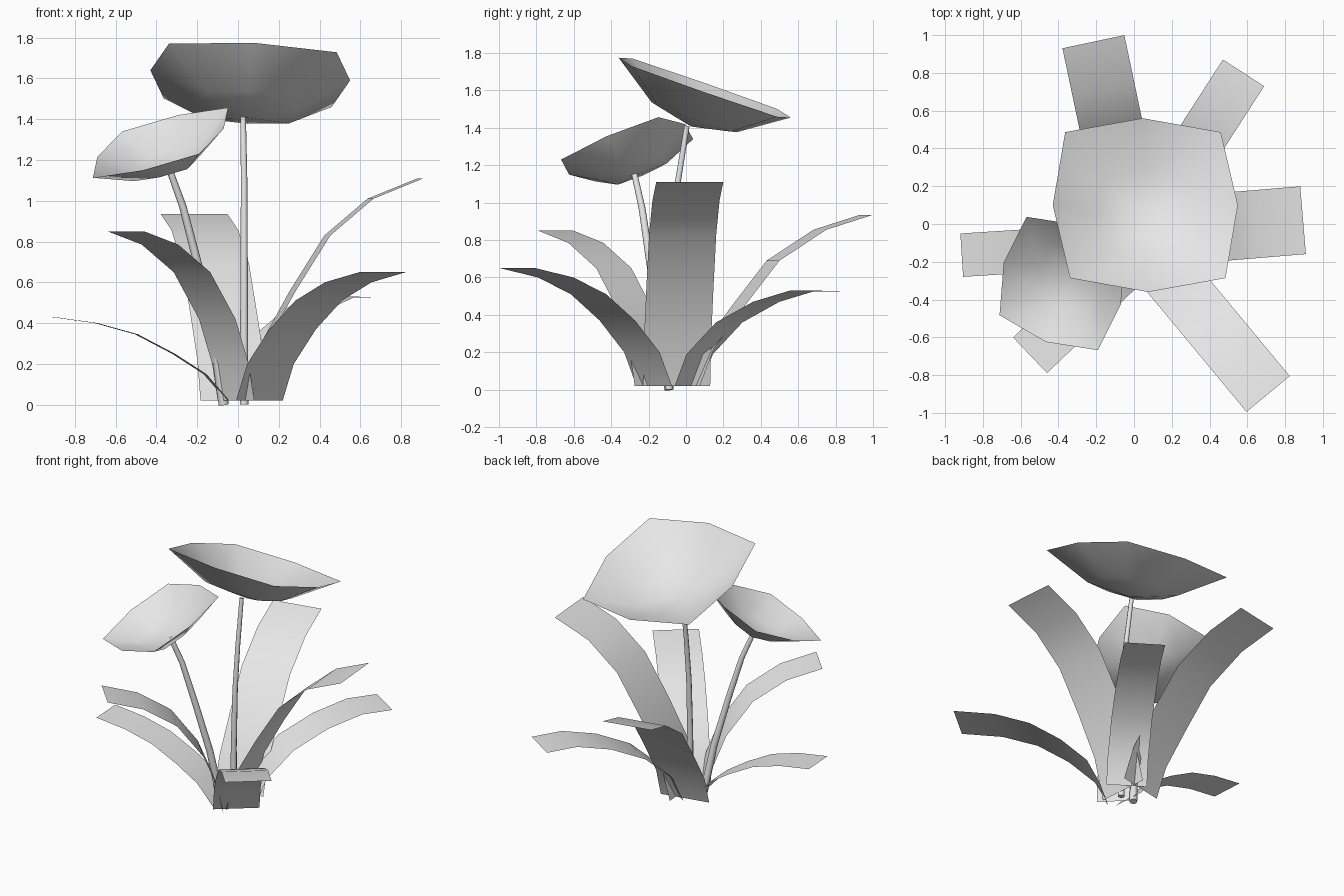
import bpy
from mathutils import Vector

cube = bpy.data.objects.get("Cube")
if cube:
    bpy.data.objects.remove(cube, do_unlink=True)

# One plain grey for the whole plant
grey = bpy.data.materials.new("light_grey")
grey.use_nodes = True
grey.diffuse_color = (0.8, 0.8, 0.8, 1)
grey.node_tree.nodes["Principled BSDF"].inputs["Base Color"].default_value = (0.8, 0.8, 0.8, 1)


def add_object(name, data):
    obj = bpy.data.objects.new(name, data)
    data.materials.append(grey)
    bpy.context.scene.collection.objects.link(obj)
    return obj


def add_surface(name, verts, faces):
    mesh = bpy.data.meshes.new(name)
    mesh.from_pydata(verts, [], faces)
    for poly in mesh.polygons:
        poly.use_smooth = True
    return add_object(name, mesh)


def leaf(name, base, tip, width, profile):
    """Thin strip from base to tip; profile holds (share of reach, height)."""
    base, tip = Vector((*base, 0)), Vector((*tip, 0))
    ahead = (tip - base).normalized()
    side = Vector((-ahead.y, ahead.x, 0)) * width / 2
    verts, faces = [], []
    for share, height in profile:
        middle = base.lerp(tip, share) + Vector((0, 0, height))
        verts += [middle - side, middle + side]
    for i in range(0, len(verts) - 2, 2):
        faces.append((i, i + 2, i + 3, i + 1))
    return add_surface(name, verts, faces)


def bloom(name, centre, across, along):
    """Shallow eight-cornered bowl; the two vectors span its rim."""
    centre, across, along = Vector(centre), Vector(across), Vector(along)
    down = -across.cross(along).normalized() * across.length
    corner = 0.84
    rim = [across, (across + along) * corner, along, (along - across) * corner]
    rim += [-v for v in rim]
    n = len(rim)
    verts = [centre + v for v in rim]
    verts += [centre + v * 0.5 + down * 0.34 for v in rim]
    verts.append(centre + down * 0.45)
    faces = []
    for i in range(n):
        j = (i + 1) % n
        faces.append((i, j, n + j, n + i))
        faces.append((n + i, n + j, 2 * n))
    return add_surface(name, verts, faces)


def stem(name, points, thick, thin):
    """Tapered round tube along a path."""
    curve = bpy.data.curves.new(name, "CURVE")
    curve.dimensions = "3D"
    curve.bevel_depth = 1
    curve.bevel_resolution = 2
    curve.use_fill_caps = True
    spline = curve.splines.new("POLY")
    spline.points.add(len(points) - 1)
    for i, (point, co) in enumerate(zip(spline.points, points)):
        point.co = (*co, 1)
        point.radius = thick + (thin - thick) * i / (len(points) - 1)
    return add_object(name, curve)


# Leaves
leaf("left_leaf", (0.05, -0.05), (0.895, 0.02), 0.36,
     [(0, 0.02), (0.09, 0.3), (0.26, 0.56), (0.46, 0.83), (0.71, 1.01), (1, 1.11)])
leaf("back_leaf", (-0.02, 0.04), (-0.215, 0.965), 0.335,
     [(0, 0.02), (0.08, 0.22), (0.26, 0.45), (0.46, 0.69), (0.73, 0.855), (1, 0.935)])
leaf("back_left_leaf", (0.07, 0.01), (0.58, 0.80), 0.26,
     [(0, 0.02), (0.08, 0.19), (0.28, 0.36), (0.53, 0.47), (0.78, 0.53), (1, 0.525)])
leaf("front_left_leaf", (0.105, -0.17), (0.71, -0.9), 0.297,
     [(0, 0.02), (0.09, 0.2), (0.27, 0.37), (0.48, 0.51), (0.72, 0.6), (1, 0.65)])
leaf("front_right_leaf", (-0.01, -0.18), (-0.55, -0.695), 0.26,
     [(0, 0.02), (0.05, 0.2), (0.17, 0.42), (0.4, 0.65), (0.69, 0.785), (1, 0.85)])
leaf("right_leaf", (-0.05, -0.11), (-0.912, -0.165), 0.23,
     [(0, 0.02), (0.13, 0.15), (0.31, 0.25), (0.52, 0.345), (0.75, 0.4), (1, 0.43)])

# Stems
stem("tall_stem", [(0.03, -0.09, 0), (0.03, -0.09, 0.4), (0.03, -0.075, 0.8),
                   (0.03, -0.045, 1.1), (0.025, 0.005, 1.41)], 0.021, 0.014)
stem("short_stem", [(-0.07, -0.09, 0), (-0.12, -0.14, 0.35), (-0.2, -0.195, 0.7),
                    (-0.27, -0.235, 0.97), (-0.335, -0.275, 1.15)], 0.025, 0.016)

# Bowl-shaped blooms
bloom("tall_bloom", (0.06, 0.1, 1.615), (0.49, 0, -0.025), (-0.015, 0.46, -0.16))
bloom("short_bloom", (-0.38, -0.315, 1.285), (0.31, -0.11, 0.07), (0.085, 0.31, 0.135))
